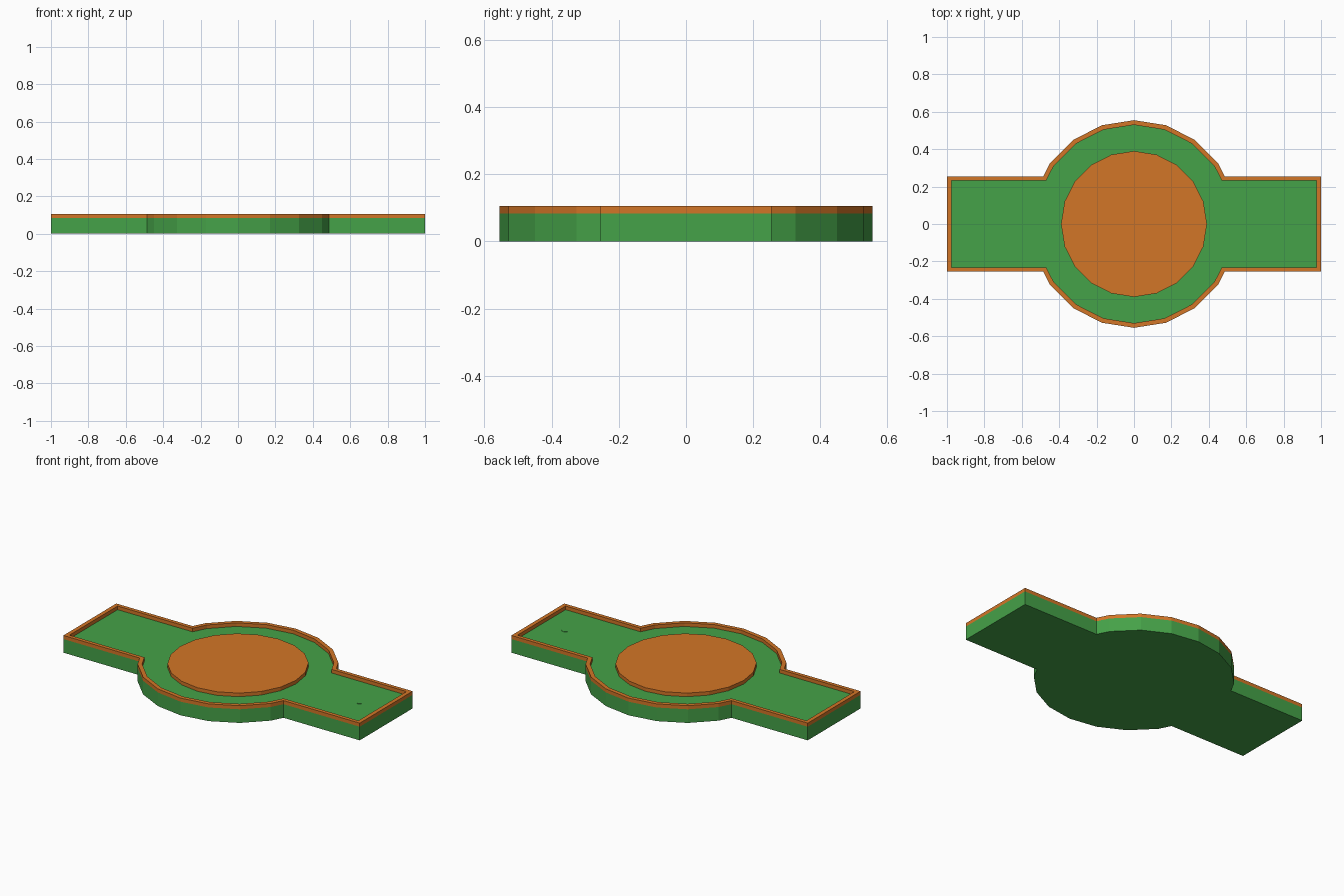
import bpy, bmesh, math

if "Cube" in bpy.data.objects:
    bpy.data.objects.remove(bpy.data.objects["Cube"])

FLOOR, TOP = 0.083, 0.105
SIDES = 20


def material(name, rgb):
    m = bpy.data.materials.new(name)
    m.diffuse_color = (*rgb, 1)
    m.use_nodes = True
    m.node_tree.nodes["Principled BSDF"].inputs["Base Color"].default_value = m.diffuse_color
    return m


green = material("green", (0.06, 0.36, 0.065))
orange = material("orange", (0.65, 0.18, 0.02))


def circle(r, n, cx=0.0):
    # first vertex points along +y
    return [(cx + r * math.sin(2 * math.pi * i / n), r * math.cos(2 * math.pi * i / n)) for i in range(n)]


def outline(r, hx, hy):
    # 20-sided disc merged with a bar of half size hx, hy
    arc = [(r * math.sin(a), r * math.cos(a)) for a in (math.radians(18 * k) for k in range(-2, 3))]
    arc = [arc[0]] + arc[1:]
    a, b = math.radians(36), math.radians(54)
    p3 = (r * math.sin(b), r * math.cos(b))
    p4 = (r * math.cos(math.radians(18)), r * math.sin(math.radians(18)))
    t = (p3[1] - hy) / (p3[1] - p4[1])
    jx = p3[0] + t * (p4[0] - p3[0])
    upper = [(-hx, hy), (-jx, hy), (-p3[0], p3[1])] + arc + [p3, (jx, hy), (hx, hy)]
    return upper + [(-x, -y) for x, y in upper]


def finish(bm, name, mat):
    bmesh.ops.recalc_face_normals(bm, faces=bm.faces)
    me = bpy.data.meshes.new(name)
    bm.to_mesh(me)
    bm.free()
    me.materials.append(mat)
    ob = bpy.data.objects.new(name, me)
    bpy.context.collection.objects.link(ob)
    return ob


def prism(name, pts, z0, z1, mat):
    bm = bmesh.new()
    face = bm.faces.new([bm.verts.new((x, y, z0)) for x, y in pts])
    ext = bmesh.ops.extrude_face_region(bm, geom=[face], use_keep_orig=True)
    verts = [v for v in ext["geom"] if isinstance(v, bmesh.types.BMVert)]
    bmesh.ops.translate(bm, verts=verts, vec=(0, 0, z1 - z0))
    return finish(bm, name, mat)


def ring(name, outer, inner, z0, z1, mat):
    bm = bmesh.new()
    loops = [[bm.verts.new((x, y, z)) for x, y in pts]
             for pts, z in ((outer, z0), (outer, z1), (inner, z1), (inner, z0))]
    n = len(outer)
    for a, b in zip(loops, loops[1:] + loops[:1]):
        for i in range(n):
            j = (i + 1) % n
            bm.faces.new((a[i], a[j], b[j], b[i]))
    return finish(bm, name, mat)


# Body slab and raised border
outer = outline(0.555, 1.0, 0.255)
inner = outline(0.53, 0.975, 0.232)
prism("base_slab", outer, 0, FLOOR, green)
ring("raised_rim", outer, inner, FLOOR, TOP, orange)

# Round centre panel
prism("centre_disc", circle(0.39, SIDES), FLOOR, TOP, orange)

# Tiny four-sided stud near the right end
prism("marker_stud", circle(0.019, 4, 0.82), FLOOR, FLOOR + 0.002, green)
